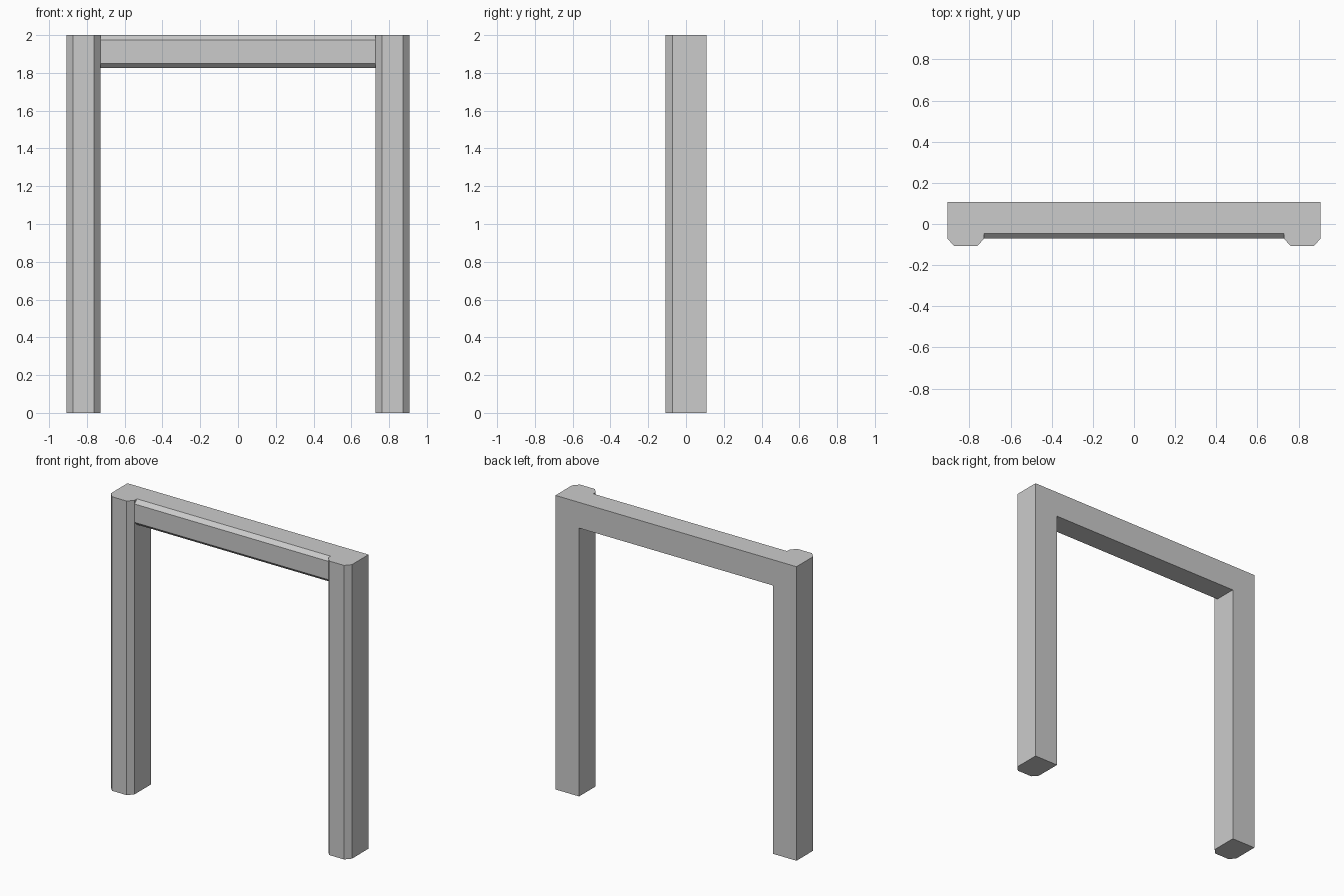
import bpy, bmesh
from mathutils import Vector

if "Cube" in bpy.data.objects:
    bpy.data.objects.remove(bpy.data.objects["Cube"])

HW, HD, H = 0.907, 0.108, 2.0      # half width, half depth, height
INNER = 0.729                      # inner face of the posts
FACE = -0.071                      # front plane of the lintel


def extrude_profile(name, points, direction):
    """Solid made by sweeping a closed 3D profile along a vector."""
    bm = bmesh.new()
    face = bm.faces.new([bm.verts.new(p) for p in points])
    new = bmesh.ops.extrude_face_region(bm, geom=[face])["geom"]
    bmesh.ops.translate(bm, vec=Vector(direction),
                        verts=[g for g in new if isinstance(g, bmesh.types.BMVert)])
    bmesh.ops.recalc_face_normals(bm, faces=bm.faces)
    mesh = bpy.data.meshes.new(name)
    bm.to_mesh(mesh)
    bm.free()
    obj = bpy.data.objects.new(name, mesh)
    bpy.context.collection.objects.link(obj)
    return obj


# Posts: square section with both front corners chamfered
post_profile = [(INNER, HD), (HW, HD), (HW, FACE), (0.873, -HD),
                (0.762, -HD), (INNER, FACE)]
posts = [extrude_profile(name, [(s * x, y, 0) for x, y in post_profile], (0, 0, H))
         for name, s in (("left_post", -1), ("right_post", 1))]

# Lintel: front edges chamfered, back and top flush with the posts
lintel_profile = [(HD, 1.825), (HD, H), (-0.045, H), (FACE, 1.975),
                  (FACE, 1.85), (-0.045, 1.825)]
frame = extrude_profile("door_frame", [(-INNER, y, z) for y, z in lintel_profile],
                        (2 * INNER, 0, 0))

# Join the posts to the lintel as one clean solid
for post in posts:
    mod = frame.modifiers.new("join_" + post.name, "BOOLEAN")
    mod.operation = "UNION"
    mod.solver = "EXACT"
    mod.object = post
bpy.context.view_layer.objects.active = frame
frame.select_set(True)
for mod in list(frame.modifiers):
    bpy.ops.object.modifier_apply(modifier=mod.name)
for post in posts:
    bpy.data.objects.remove(post)
